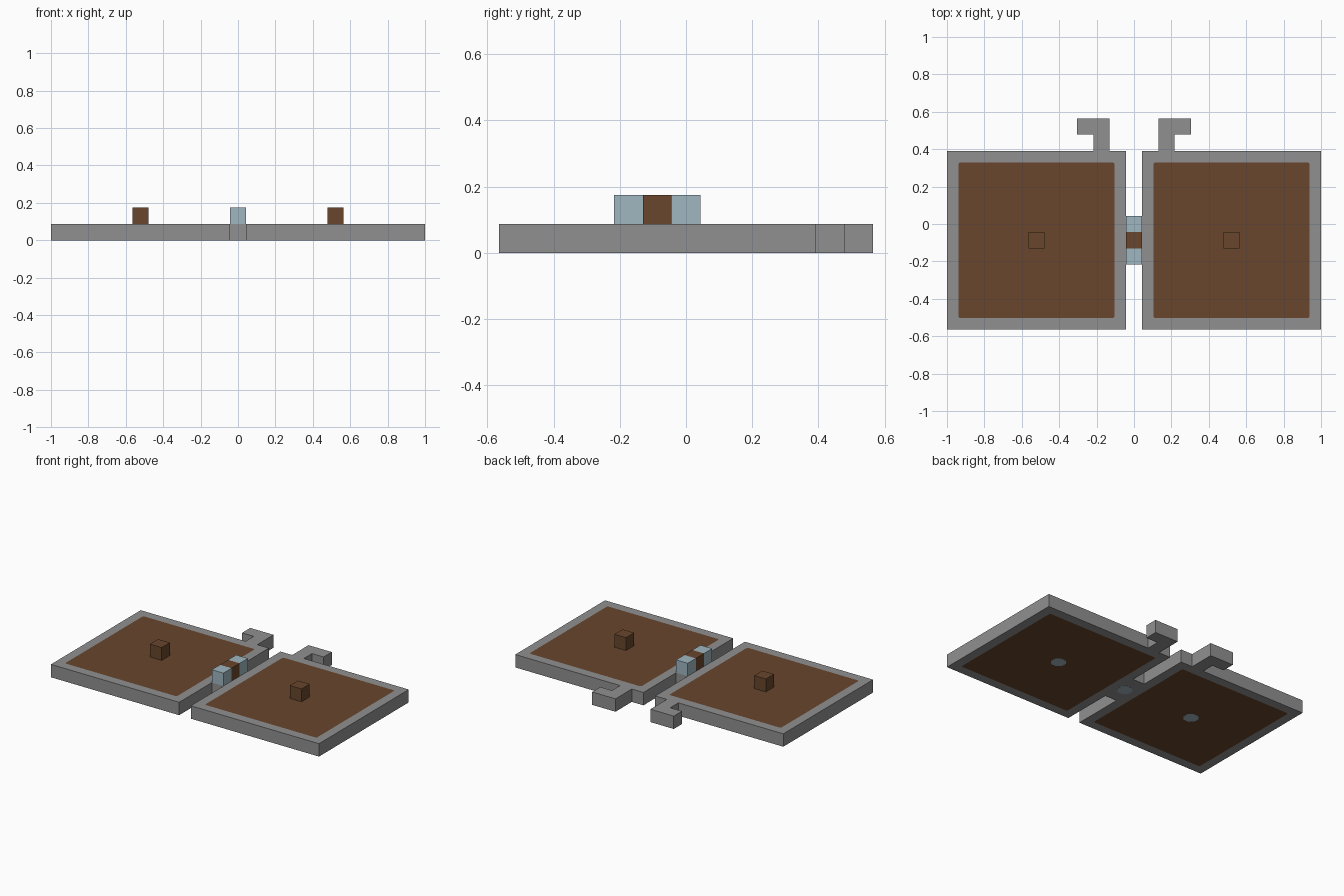
import bpy, bmesh, math
from mathutils import Matrix, Vector

old = bpy.data.objects.get("Cube")
if old:
    bpy.data.objects.remove(old, do_unlink=True)

U = 2 / 23            # one block; the model is 23 blocks wide
MID_Y = -U            # centre line of the two panels


def material(name, colour):
    m = bpy.data.materials.new(name)
    m.use_nodes = True
    m.diffuse_color = (*colour, 1)
    m.node_tree.nodes["Principled BSDF"].inputs["Base Color"].default_value = (*colour, 1)
    return m


grey = material("grey_stone", (0.28, 0.28, 0.28))
brown = material("brown_wood", (0.14, 0.062, 0.026))
blue = material("pale_blue", (0.35, 0.47, 0.53))


def finish(name, bm, *mats):
    mesh = bpy.data.meshes.new(name)
    bm.to_mesh(mesh)
    bm.free()
    for m in mats:
        mesh.materials.append(m)
    ob = bpy.data.objects.new(name, mesh)
    bpy.context.collection.objects.link(ob)
    return ob


def box_mesh(centre, blocks):
    bm = bmesh.new()
    size = Vector(blocks) * U
    bmesh.ops.create_cube(bm, size=1, matrix=Matrix.Translation(centre) @ Matrix.Diagonal((*size, 1)))
    return bm


def box(name, centre, blocks, mat):
    return finish(name, box_mesh(centre, blocks), mat)


def framed_panel(name, x):
    # Slab with a one-block rim around brown faces above and below
    bm = box_mesh((x, MID_Y, U / 2), (11, 11, 1))
    bm.normal_update()
    for f in [f for f in bm.faces if abs(f.normal.z) > 0.9]:
        bmesh.ops.inset_individual(bm, faces=[f], thickness=U)
        f.material_index = 1
    corners = [v for v in bm.verts if abs(v.co.x - x) < 5 * U]
    bmesh.ops.bevel(bm, geom=corners, offset=0.008, segments=1, profile=0.5,
                    affect='VERTICES', material=0)
    return finish(name, bm, grey, brown)


def spot(name, x):
    # Thin rounded plate on the underside
    bm = bmesh.new()
    place = Matrix.Translation((x, MID_Y, 0.001)) @ Matrix.Rotation(math.pi / 8, 4, 'Z')
    bmesh.ops.create_cone(bm, cap_ends=True, segments=8, radius1=0.049, radius2=0.049,
                          depth=0.004, matrix=place)
    return finish(name, bm, blue)


def hook(name, side):
    # L-shaped hook, extruded from its outline
    bm = bmesh.new()
    outline = [(1.5, 4.5), (2.5, 4.5), (2.5, 5.5), (3.5, 5.5), (3.5, 6.5), (1.5, 6.5)]
    face = bm.faces.new([bm.verts.new((side * px * U, py * U, 0)) for px, py in outline])
    new = bmesh.ops.extrude_face_region(bm, geom=[face])["geom"]
    bmesh.ops.translate(bm, vec=(0, 0, U), verts=[v for v in new if isinstance(v, bmesh.types.BMVert)])
    bmesh.ops.recalc_face_normals(bm, faces=bm.faces[:])
    return finish(name, bm, grey)


# Two mirrored halves
for side, label in ((1, "left"), (-1, "right")):
    x = side * 6 * U
    framed_panel(label + "_panel", x)
    box(label + "_peg", (x, MID_Y, 1.5 * U), (1, 1, 1), brown)
    spot(label + "_under_spot", x)
    hook(label + "_hook", side)

# Bridge joining the halves, with its three blocks on top
box("bridge", (0, MID_Y, U / 2), (1, 3, 1), grey)
spot("bridge_under_spot", 0)
box("bridge_middle_block", (0, MID_Y, 1.5 * U), (1, 1, 1), brown)
for step, label in ((-1, "front"), (1, "back")):
    box("bridge_" + label + "_block", (0, MID_Y + step * U, 1.5 * U), (1, 1, 1), blue)
